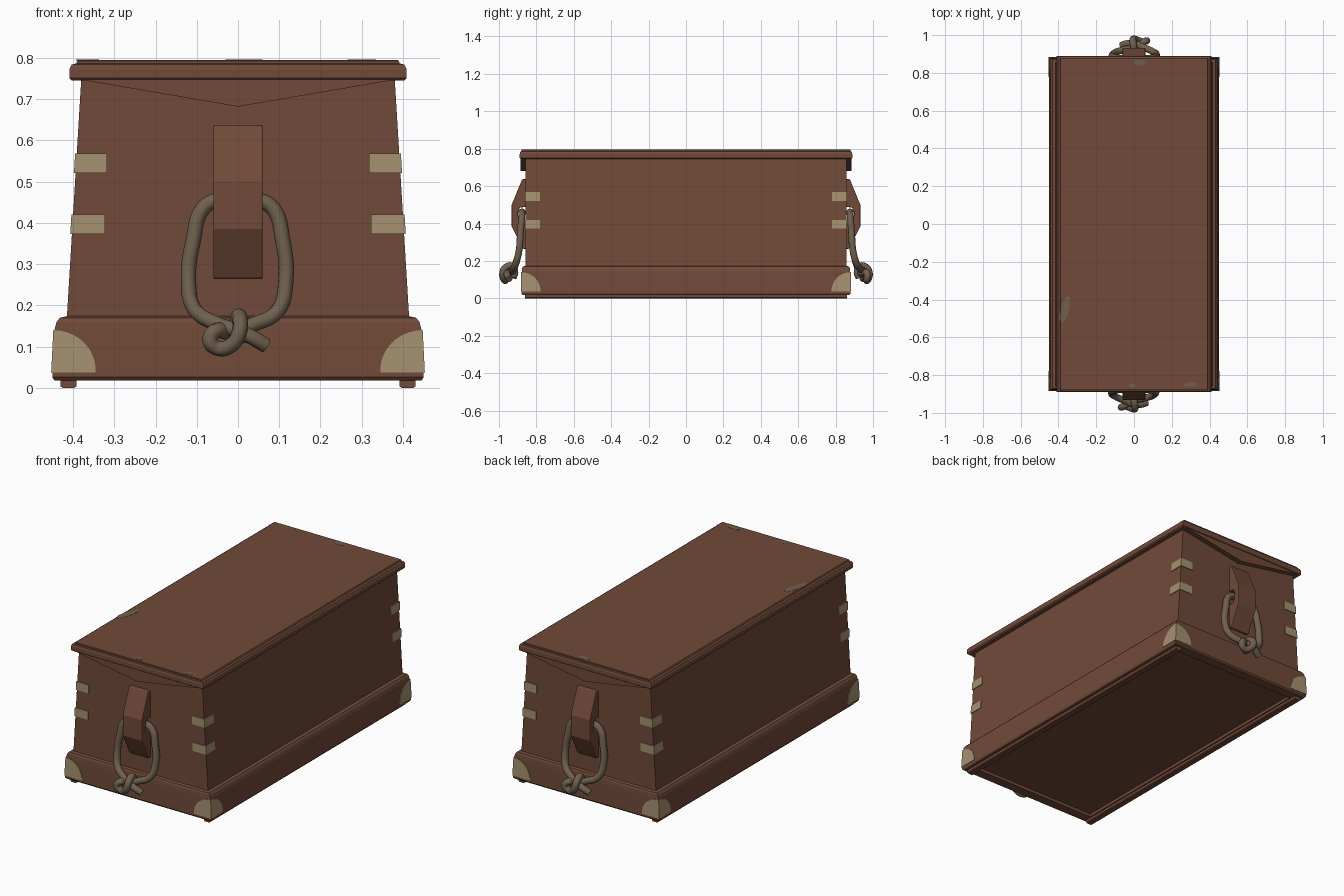
import bpy, bmesh, math

if "Cube" in bpy.data.objects:
    bpy.data.objects.remove(bpy.data.objects["Cube"])


def material(name, rgb):
    m = bpy.data.materials.new(name)
    m.diffuse_color = (*rgb, 1)
    m.use_nodes = True
    m.node_tree.nodes["Principled BSDF"].inputs["Base Color"].default_value = m.diffuse_color
    return m


WOOD = material("brown wood", (0.162, 0.068, 0.040))
BRASS = material("pale brass", (0.376, 0.283, 0.162))
ROPE = material("grey brown rope", (0.160, 0.118, 0.076))


def finish(name, bm, mat, bevel=0):
    bmesh.ops.recalc_face_normals(bm, faces=bm.faces)
    me = bpy.data.meshes.new(name)
    bm.to_mesh(me)
    bm.free()
    me.materials.append(mat)
    ob = bpy.data.objects.new(name, me)
    bpy.context.collection.objects.link(ob)
    if bevel:
        b = ob.modifiers.new("bevel", 'BEVEL')
        b.width, b.segments = bevel, 2
    return ob


def loft(name, rings, mat=WOOD):
    """Stack of rectangles (half x, half y, z), capped at both ends."""
    bm = bmesh.new()
    loops = [[bm.verts.new((sx * hx, sy * hy, z))
              for sx, sy in ((-1, -1), (1, -1), (1, 1), (-1, 1))]
             for hx, hy, z in rings]
    for a, b in zip(loops, loops[1:]):
        for i in range(4):
            j = (i + 1) % 4
            bm.faces.new((a[i], a[j], b[j], b[i]))
    bm.faces.new(loops[0])
    bm.faces.new(loops[-1])
    return finish(name, bm, mat)


def prism(name, front, back, mat=WOOD, bevel=0):
    """Solid between two matching point outlines."""
    bm = bmesh.new()
    a = [bm.verts.new(p) for p in front]
    b = [bm.verts.new(p) for p in back]
    n = len(a)
    for i in range(n):
        j = (i + 1) % n
        bm.faces.new((a[i], a[j], b[j], b[i]))
    bm.faces.new(a)
    bm.faces.new(b)
    return finish(name, bm, mat, bevel)


def body_x(z):
    return 0.415 - (z - 0.17) * 0.035 / 0.58


# Tapered chest body
loft("body", [(body_x(0.16), 0.857, 0.16), (body_x(0.76), 0.857, 0.76)])

# Moulded base with shallow recess underneath
loft("base", [(0.385, 0.82, 0.035), (0.385, 0.82, 0.018), (0.445, 0.873, 0.018),
              (0.450, 0.880, 0.026), (0.450, 0.880, 0.04), (0.445, 0.878, 0.14),
              (0.440, 0.876, 0.16), (0.432, 0.872, 0.17), (0.415, 0.857, 0.174)])

# Long runners beneath the base
for s in (-1, 1):
    prof = [(0.392, 0.03), (0.392, 0.004), (0.397, 0), (0.425, 0), (0.430, 0.004), (0.430, 0.03)]
    prism("runner", [(s * x, -0.86, z) for x, z in prof], [(s * x, 0.86, z) for x, z in prof])

# Lid with rounded rim and raised top panel
loft("lid", [(0.380, 0.857, 0.748), (0.403, 0.883, 0.745), (0.409, 0.889, 0.751),
             (0.409, 0.889, 0.772), (0.403, 0.886, 0.784), (0.392, 0.880, 0.787),
             (0.390, 0.880, 0.793), (0.388, 0.878, 0.795)])

# Worn spots on the lid
for cx, cy, rx, ry, tilt in ((-0.365, -0.45, 0.022, 0.075, -0.25), (0.03, 0.855, 0.03, 0.018, 0),
                             (0.30, -0.85, 0.035, 0.012, 0), (-0.01, -0.855, 0.02, 0.01, 0)):
    pts = []
    for i in range(10):
        a = math.tau * i / 10
        u, v = rx * math.cos(a), ry * math.sin(a)
        pts.append((cx + u * math.cos(tilt) - v * math.sin(tilt),
                    cy + u * math.sin(tilt) + v * math.cos(tilt)))
    prism("worn_spot", [(x, y, 0.794) for x, y in pts], [(x, y, 0.796) for x, y in pts], ROPE)

# Brass straps wrapped round the body corners, and corner guards on the base
for sx in (-1, 1):
    for sy in (-1, 1):
        for z0, z1, inner in ((0.373, 0.42, 0.323), (0.521, 0.568, 0.318)):
            def outline(z):
                o, i = body_x(z) + 0.004, body_x(z) - 0.003
                return [(sx * x, sy * y, z) for x, y in
                        ((inner, 0.861), (o, 0.861), (o, 0.78), (i, 0.78), (i, 0.854), (inner, 0.854))]
            prism("corner_strap", outline(z0), outline(z1), BRASS)

        arc = [(math.cos(a), math.sin(a)) for a in (math.pi / 2 * i / 10 for i in range(11))]

        def edge_x(z):
            return 0.453 - 0.05 * (z - 0.037)

        def edge_y(z):
            return 0.883 - 0.02 * (z - 0.037)

        def end_plate(d):
            pts = [(0, 0.037)] + [(0.108 * c, 0.037 + 0.103 * s) for c, s in arc]
            return [(sx * (edge_x(z) - u), sy * (edge_y(z) - d), z) for u, z in pts]

        def side_plate(d):
            pts = [(0, 0.037)] + [(0.105 * c, 0.037 + 0.103 * s) for c, s in arc]
            return [(sx * (edge_x(z) - d), sy * (edge_y(z) - u), z) for u, z in pts]

        prism("corner_guard_end", end_plate(0), end_plate(0.006), BRASS)
        prism("corner_guard_side", side_plate(0), side_plate(0.006), BRASS)

# Rope path as (x, distance from centre, z): tail, loop through the cleat, knot
ROPE_PATH = [(0.068, 0.945, 0.103), (0.035, 0.955, 0.122), (0.0, 0.955, 0.138), (-0.05, 0.935, 0.155),
             (-0.105, 0.910, 0.19), (-0.120, 0.892, 0.26), (-0.108, 0.885, 0.36),
             (-0.085, 0.878, 0.435), (-0.05, 0.877, 0.455), (0.05, 0.877, 0.455),
             (0.085, 0.878, 0.435), (0.108, 0.885, 0.36), (0.116, 0.892, 0.26),
             (0.095, 0.910, 0.185), (0.04, 0.925, 0.155), (-0.02, 0.935, 0.135),
             (-0.055, 0.965, 0.138), (-0.068, 0.970, 0.115), (-0.048, 0.965, 0.096),
             (-0.015, 0.975, 0.105), (0.003, 0.980, 0.135), (0.005, 0.965, 0.165),
             (0.0, 0.930, 0.172), (-0.005, 0.915, 0.14), (0.0, 0.925, 0.11)]

for s, end in ((1, "front"), (-1, "back")):
    # Shallow pointed drop under the lid end
    tri = [(-0.385, 0.748), (0, 0.682), (0.385, 0.748)]
    prism(end + "_lid_drop", [(x, -s * 0.886, z) for x, z in tri], [(x, -s * 0.85, z) for x, z in tri])

    # Angled cleat with a notch behind it for the rope
    side = [(0.850, 0.265), (0.872, 0.265), (0.932, 0.385), (0.932, 0.50), (0.876, 0.637),
            (0.850, 0.637), (0.850, 0.49), (0.888, 0.485), (0.900, 0.455), (0.888, 0.41), (0.850, 0.405)]
    prism(end + "_cleat", [(-0.06, -s * d, z) for d, z in side],
          [(0.06, -s * d, z) for d, z in side], WOOD, 0.004)

    # Knotted rope handle
    cu = bpy.data.curves.new(end + "_rope_handle", 'CURVE')
    cu.dimensions = '3D'
    cu.bevel_depth, cu.bevel_resolution, cu.resolution_u = 0.0185, 3, 6
    cu.use_fill_caps = True
    sp = cu.splines.new('BEZIER')
    sp.bezier_points.add(len(ROPE_PATH) - 1)
    for bp, (x, d, z) in zip(sp.bezier_points, ROPE_PATH):
        bp.co = (s * x, -s * d, z)
        bp.handle_left_type = bp.handle_right_type = 'AUTO'
    cu.materials.append(ROPE)
    ob = bpy.data.objects.new(end + "_rope_handle", cu)
    bpy.context.collection.objects.link(ob)
    bpy.ops.object.select_all(action='DESELECT')
    ob.select_set(True)
    bpy.context.view_layer.objects.active = ob
    bpy.ops.object.convert(target='MESH')
    bpy.ops.object.shade_smooth_by_angle(angle=math.radians(50))
